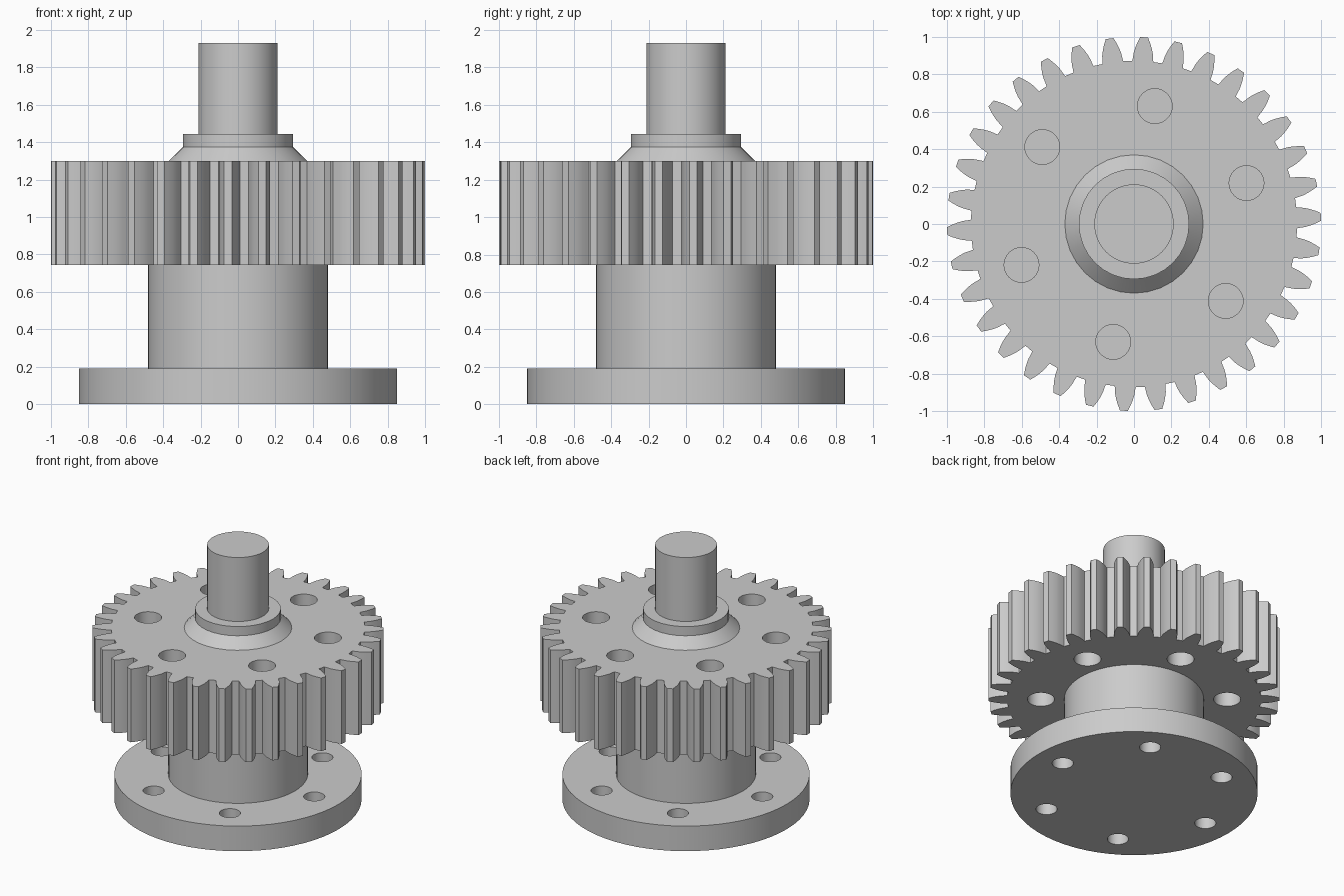
import bpy
import bmesh
from math import acos, cos, pi, radians, sin, sqrt, tan
from mathutils import Matrix

if "Cube" in bpy.data.objects:
    bpy.data.objects.remove(bpy.data.objects["Cube"], do_unlink=True)

# One plain steel colour
steel = bpy.data.materials.new("steel grey")
steel.use_nodes = True
colour = (0.6, 0.6, 0.6, 1)
steel.diffuse_color = colour
steel.node_tree.nodes["Principled BSDF"].inputs["Base Color"].default_value = colour


def add_object(name, bm):
    mesh = bpy.data.meshes.new(name)
    bmesh.ops.recalc_face_normals(bm, faces=bm.faces[:])
    bm.to_mesh(mesh)
    bm.free()
    mesh.materials.append(steel)
    obj = bpy.data.objects.new(name, mesh)
    bpy.context.collection.objects.link(obj)
    return obj


def add_cone(bm, r1, r2, z0, z1, sides, x=0, y=0):
    bmesh.ops.create_cone(bm, cap_ends=True, segments=sides, radius1=r1, radius2=r2,
                          depth=z1 - z0, matrix=Matrix.Translation((x, y, (z0 + z1) / 2)))


def turned_part(name, r1, r2, z0, z1, sides=64):
    bm = bmesh.new()
    add_cone(bm, r1, r2, z0, z1, sides)
    return add_object(name, bm)


def activate(obj):
    bpy.ops.object.select_all(action="DESELECT")
    obj.select_set(True)
    bpy.context.view_layer.objects.active = obj


def drill_ring(obj, hole_radius, ring_radius, start, z0, z1, count=6):
    """Cut a ring of through holes."""
    bm = bmesh.new()
    for i in range(count):
        a = radians(start) + 2 * pi * i / count
        add_cone(bm, hole_radius, hole_radius, z0 - 0.05, z1 + 0.05, 32,
                 ring_radius * cos(a), ring_radius * sin(a))
    cutter = add_object("hole_cutter", bm)
    cutter.hide_render = True
    mod = obj.modifiers.new("holes", "BOOLEAN")
    mod.operation = "DIFFERENCE"
    mod.solver = "EXACT"
    mod.object = cutter
    activate(obj)
    bpy.ops.object.modifier_apply(modifier=mod.name)
    bpy.data.objects.remove(cutter, do_unlink=True)


def gear_wheel(name, teeth, tip, root, z0, z1, phase):
    """Spur gear with involute flanks."""
    pitch = tip * teeth / (teeth + 2)
    base = pitch * cos(radians(20))

    def involute(r):
        t = acos(min(1, base / r))
        return tan(t) - t

    def half_angle(r):
        return pi / (2 * teeth) + involute(pitch) - involute(r)

    radii = [base + (tip - base) * i / 4 for i in range(5)]
    flank = [(root, half_angle(base) + 0.004)] + [(r, half_angle(r)) for r in radii]
    tooth = [(r, -a) for r, a in flank] + [(r, a) for r, a in reversed(flank)]
    bm = bmesh.new()
    outline = []
    for i in range(teeth):
        centre = radians(phase) + 2 * pi * i / teeth
        outline += [bm.verts.new((r * cos(centre + a), r * sin(centre + a), z0))
                    for r, a in tooth]
    face = bm.faces.new(outline)
    ext = bmesh.ops.extrude_face_region(bm, geom=[face], use_keep_orig=True)
    top = [v for v in ext["geom"] if isinstance(v, bmesh.types.BMVert)]
    bmesh.ops.translate(bm, verts=top, vec=(0, 0, z1 - z0))
    return add_object(name, bm)


# Base flange with bolt holes
flange = turned_part("base_flange", 0.85, 0.85, 0, 0.19)
drill_ring(flange, 0.073, 0.64, 0, 0, 0.19)

# Toothed wheel with lightening holes
gear = gear_wheel("gear_wheel", 34, 1.0, 0.872, 0.745, 1.3, 2.2)
drill_ring(gear, 0.093, 0.64, 20, 0.745, 1.3)

# Hub, shoulder, collar and shaft
hub = turned_part("hub", 0.48, 0.48, 0.1, 0.8)
shoulder = turned_part("tapered_shoulder", 0.37, 0.295, 1.3, 1.375, 32)
collar = turned_part("collar", 0.295, 0.295, 1.375, 1.445, 32)
shaft = turned_part("shaft", 0.212, 0.212, 1.4, 1.93)

for part in (flange, gear, hub, shoulder, collar, shaft):
    activate(part)
    bpy.ops.object.shade_smooth_by_angle(angle=radians(30))
